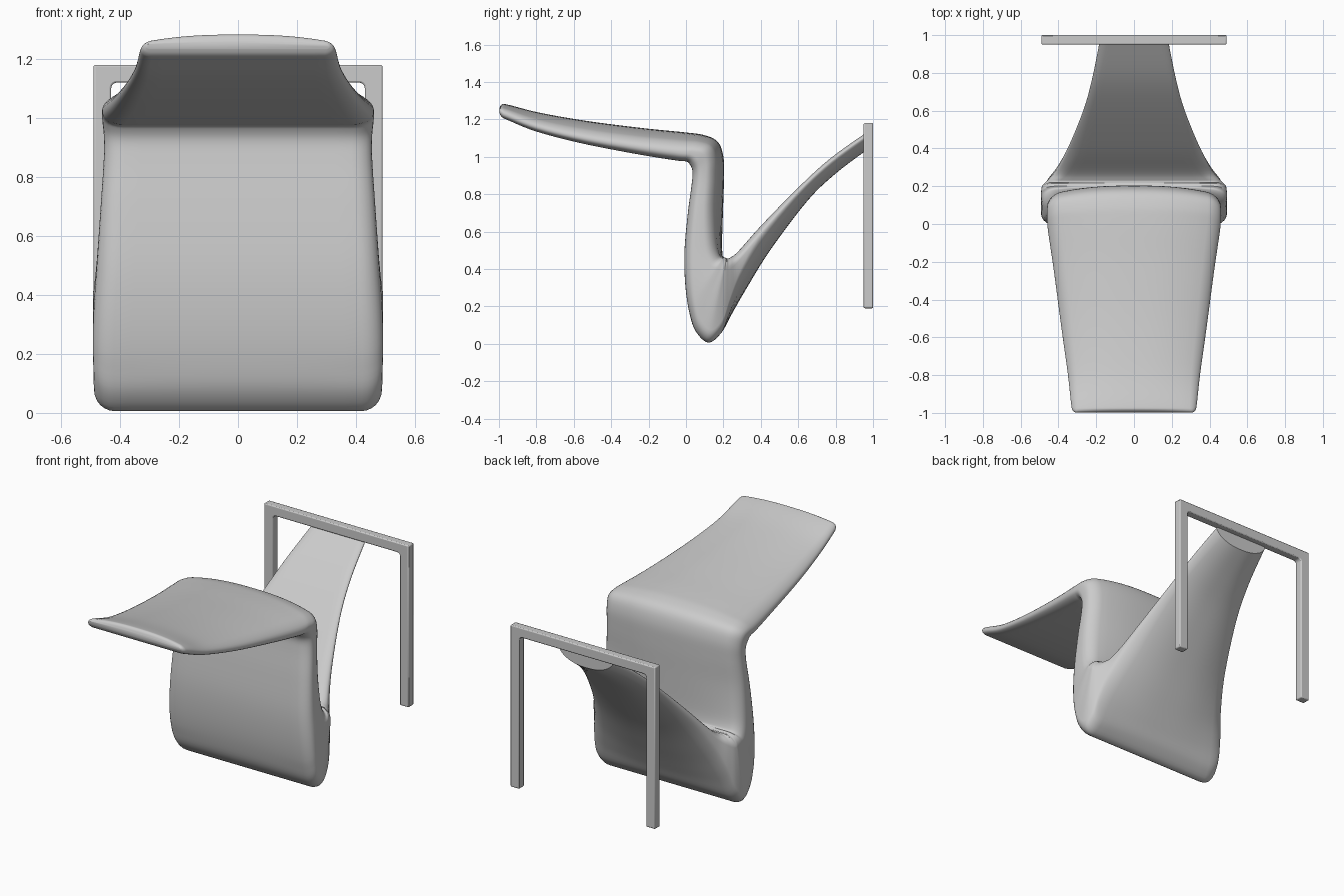
import bpy, bmesh
from math import sin, cos, pi

if "Cube" in bpy.data.objects:
    bpy.data.objects.remove(bpy.data.objects["Cube"])

# stations along the folded body: face A (y, z), face B (y, z), half width, crown
STATIONS = [
    (-.998, 1.235, -.998, 1.258, .310, .3),
    (-.985, 1.213, -.985, 1.280, .325, .35),
    (-.95, 1.195, -.95, 1.278, .333, .4),
    (-.80, 1.135, -.78, 1.235, .350, .5),
    (-.55, 1.07, -.52, 1.190, .385, .5),
    (-.25, 1.012, -.22, 1.152, .425, .45),
    (-.05, .98, .00, 1.130, .455, .4),
    (.00, .975, .10, 1.115, .460, .35),
    (.02, .96, .17, 1.080, .460, .3),
    (.035, .92, .20, 1.000, .455, .3),
    (.03, .85, .203, .880, .455, .3),
    (.01, .70, .198, .720, .465, .3),
    (-.008, .50, .193, .550, .478, .2),
    (-.005, .33, .195, .480, .488, .1),
    (.015, .18, .20, .465, .492, 0),
    (.05, .07, .21, .460, .490, 0),
    (.12, .006, .215, .458, .487, 0),
    (.19, .06, .22, .457, .475, 0),
    (.24, .15, .235, .460, .455, -.15),
    (.32, .29, .28, .495, .410, -.35),
    (.45, .50, .40, .630, .345, -.5),
    (.65, .765, .60, .835, .265, -.6),
    (.80, .91, .77, .990, .220, -.6),
    (.965, 1.035, .965, 1.130, .182, -.6),
]


def smooth_path(rows, steps):
    """Catmull-Rom interpolation of the station table."""
    out = []
    last = len(rows) - 1
    for i in range(last):
        quad = [rows[max(0, min(last, i + k))] for k in (-1, 0, 1, 2)]
        for s in range(steps):
            t = s / steps
            out.append([b + .5 * t * (c - a + t * (2*a - 5*b + 4*c - d + t * (3*(b - c) + d - a)))
                        for a, b, c, d in zip(*quad)])
    return out + [list(rows[-1])]


def ring(st, flat=14, arc=6):
    """Rounded slab section between faces A and B, crowned on one face."""
    ay, az, by, bz, w, k = st
    t = ((by - ay) ** 2 + (bz - az) ** 2) ** .5
    r = min(.07, t * .45)
    half = [(-(w - r) + 2 * (w - r) * i / flat, 0) for i in range(flat)]
    half += [(w - r + r * sin(a), r - r * cos(a))
             for a in (pi / 2 * i / arc for i in range(arc + 1))]
    points = half + [(-x, t - d) for x, d in half]
    # second half of each side: arcs on the upper corners
    points = half + [(w - r + r * cos(a), t - r + r * sin(a))
                     for a in (pi / 2 * i / arc for i in range(arc))]
    points += [((w - r) - 2 * (w - r) * i / flat, t) for i in range(flat)]
    points += [(-(w - r) - r * sin(a), t - r + r * cos(a))
               for a in (pi / 2 * i / arc for i in range(arc + 1))]
    points += [(-(w - r) - r * cos(a), r - r * sin(a))
               for a in (pi / 2 * i / arc for i in range(arc))]
    out = []
    for x, d in points:
        v, drop = d / t, 1 - abs(k) * min(1, abs(x) / w) ** 2.5
        v = v * drop if k >= 0 else 1 - (1 - v) * drop
        out.append((x, ay + (by - ay) * v, az + (bz - az) * v))
    return out


def finish(bm, name):
    bmesh.ops.recalc_face_normals(bm, faces=bm.faces)
    mesh = bpy.data.meshes.new(name)
    bm.to_mesh(mesh)
    bm.free()
    obj = bpy.data.objects.new(name, mesh)
    bpy.context.collection.objects.link(obj)
    bpy.ops.object.select_all(action='DESELECT')
    obj.select_set(True)
    bpy.context.view_layer.objects.active = obj
    bpy.ops.object.shade_smooth_by_angle(angle=.7)
    return obj


# folded body: overhanging slab, upright panel and rising tail
bm = bmesh.new()
rings = [[bm.verts.new(p) for p in ring(s)] for s in smooth_path(STATIONS, 5)]
n = len(rings[0])
for a, b in zip(rings, rings[1:]):
    for i in range(n):
        j = (i + 1) % n
        bm.faces.new((a[i], a[j], b[j], b[i]))
bm.faces.new(rings[0])
bm.faces.new(rings[-1])
bmesh.ops.remove_doubles(bm, verts=bm.verts, dist=.0005)
finish(bm, "folded_body")

# rear frame: U-shaped outline with filleted inner corners, extruded in y
right = [(.49, 1.18), (.49, .19), (.43, .19)]
right += [(.41 + .02 * cos(a), 1.10 + .02 * sin(a)) for a in (pi / 2 * i / 5 for i in range(6))]
outline = right + [(-x, z) for x, z in reversed(right)]
bm = bmesh.new()
face = bm.faces.new([bm.verts.new((x, .95, z)) for x, z in outline])
new = bmesh.ops.extrude_face_region(bm, geom=[face])["geom"]
bmesh.ops.translate(bm, vec=(0, .05, 0), verts=[v for v in new if isinstance(v, bmesh.types.BMVert)])
frame = finish(bm, "rear_frame")
bevel = frame.modifiers.new("soft_edges", 'BEVEL')
bevel.width, bevel.segments = .006, 2
